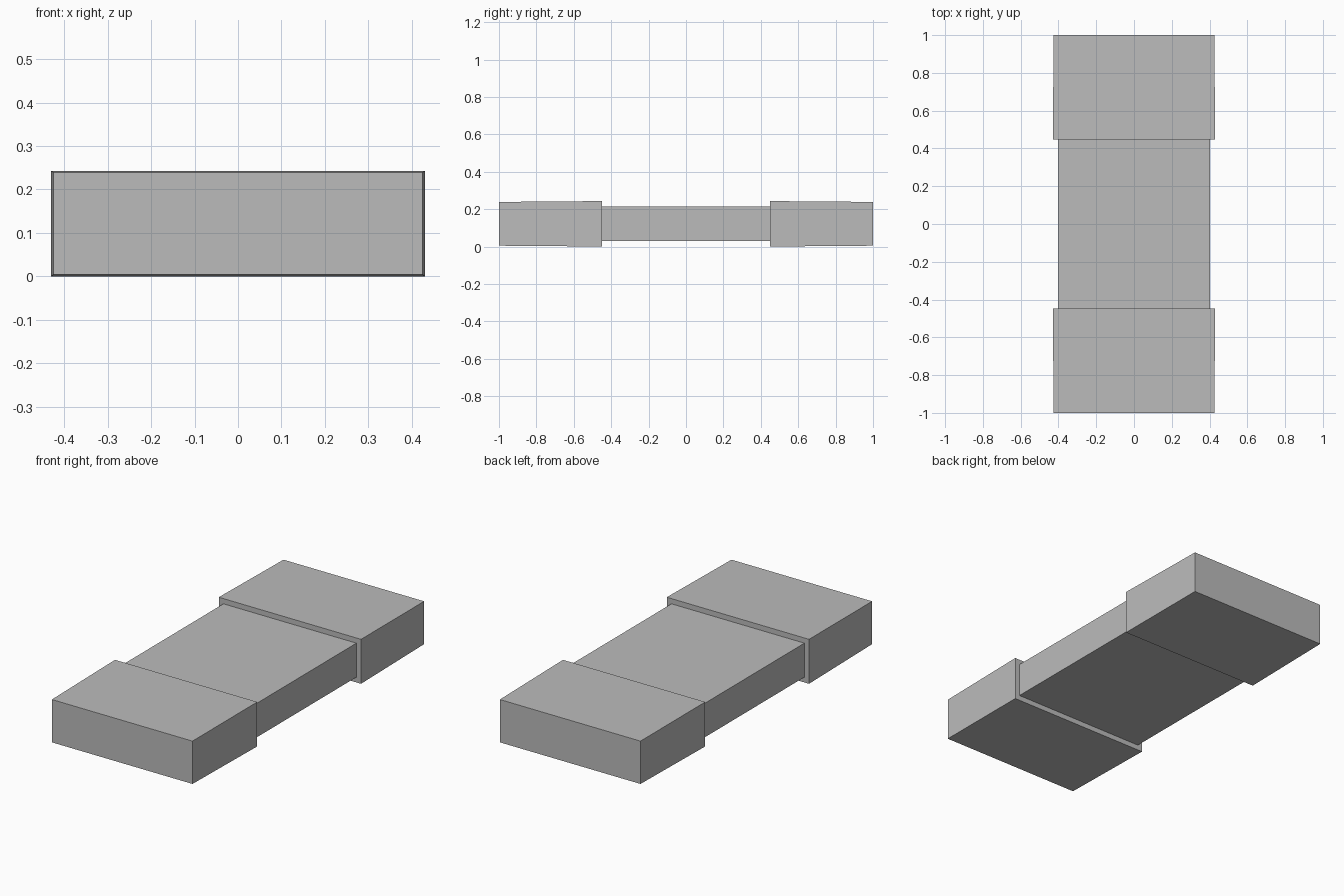
import bpy
import bmesh

default_cube = bpy.data.objects.get("Cube")
if default_cube:
    bpy.data.objects.remove(default_cube, do_unlink=True)

grey = bpy.data.materials.new("plain grey")
grey.use_nodes = True
colour = (0.5, 0.5, 0.5, 1.0)
grey.diffuse_color = colour
grey.node_tree.nodes["Principled BSDF"].inputs["Base Color"].default_value = colour

MID_Z = 0.1215


def tapered_block(name, start, end):
    """Box along y; each end is (y, half width, half height)."""
    bm = bmesh.new()
    rings = []
    for y, w, h in (start, end):
        corners = ((-w, -h), (w, -h), (w, h), (-w, h))
        rings.append([bm.verts.new((x, y, MID_Z + z)) for x, z in corners])
    for ring in rings:
        bm.faces.new(ring)
    for i in range(4):
        j = (i + 1) % 4
        bm.faces.new((rings[0][i], rings[0][j], rings[1][j], rings[1][i]))
    bmesh.ops.recalc_face_normals(bm, faces=bm.faces)
    mesh = bpy.data.meshes.new(name)
    bm.to_mesh(mesh)
    bm.free()
    mesh.materials.append(grey)
    obj = bpy.data.objects.new(name, mesh)
    bpy.context.collection.objects.link(obj)
    return obj


# Narrow slab joining the two ends
tapered_block("middle_slab", (-0.45, 0.402, 0.093), (0.45, 0.402, 0.093))

# Wider end blocks, tapering slightly outwards
for name, side in (("front_block", -1), ("back_block", 1)):
    tapered_block(name, (side * 0.448, 0.43, MID_Z), (side, 0.425, 0.117))
